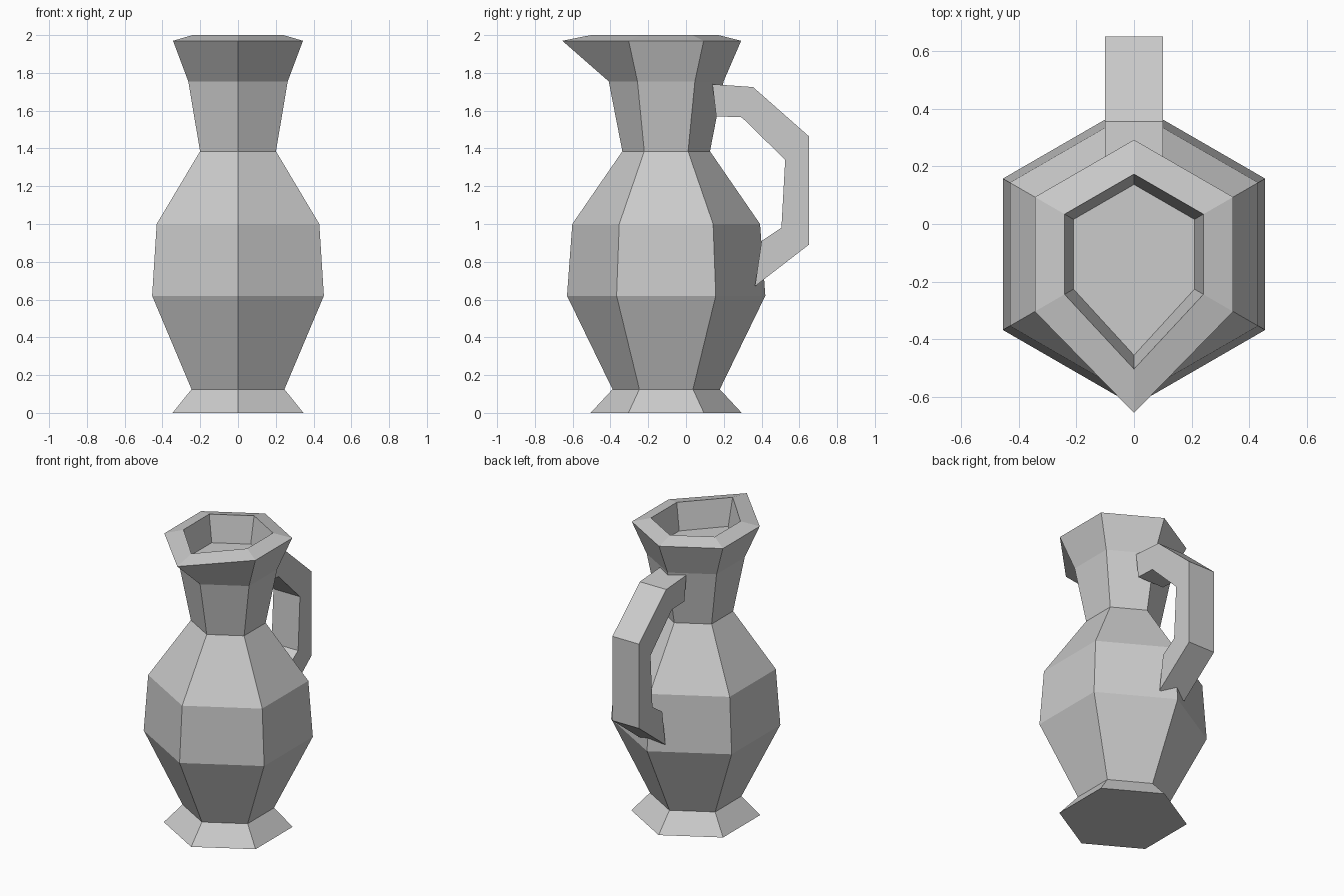
import bpy
import bmesh
from math import cos, sin, pi

cube = bpy.data.objects.get("Cube")
if cube:
    bpy.data.objects.remove(cube, do_unlink=True)

clay = bpy.data.materials.new("plain grey clay")
clay.use_nodes = True
clay.diffuse_color = (0.6, 0.6, 0.6, 1)
clay.node_tree.nodes["Principled BSDF"].inputs["Base Color"].default_value = (0.6, 0.6, 0.6, 1)

SIDES = 6
AXIS_Y = -0.105


def add_object(name, bm):
    bmesh.ops.recalc_face_normals(bm, faces=bm.faces)
    mesh = bpy.data.meshes.new(name)
    bm.to_mesh(mesh)
    bm.free()
    mesh.materials.append(clay)
    obj = bpy.data.objects.new(name, mesh)
    bpy.context.collection.objects.link(obj)
    return obj


def hex_ring(bm, radius, z, spout=0.0):
    """Six-sided ring with a corner at the front, pulled forward by spout."""
    ring = []
    for i in range(SIDES):
        a = -pi / 2 + 2 * pi * i / SIDES
        y = AXIS_Y + radius * sin(a) - (spout if i == 0 else 0)
        ring.append(bm.verts.new((radius * cos(a), y, z)))
    return ring


# Vase: foot, belly, neck, spouted rim and shallow well, as (radius, z, spout)
profile = [
    (0.40, 0.0, 0), (0.284, 0.125, 0), (0.525, 0.62, 0), (0.497, 1.0, 0),
    (0.232, 1.385, 0), (0.304, 1.755, 0), (0.397, 1.97, 0.153),
    (0.278, 2.0, 0.12), (0.242, 1.82, 0.108),
]
bm = bmesh.new()
rings = [hex_ring(bm, *p) for p in profile]
for low, high in zip(rings, rings[1:]):
    for i in range(SIDES):
        j = (i + 1) % SIDES
        bm.faces.new((low[i], low[j], high[j], high[i]))
bm.faces.new(rings[0])
bm.faces.new(rings[-1])
add_object("vase_body", bm)

# Handle: flat strap bent in a side profile of outer and inner (y, z) pairs
HALF_WIDTH = 0.1
sections = [
    ((0.14, 1.74), (0.16, 1.57)), ((0.355, 1.725), (0.295, 1.565)),
    ((0.65, 1.465), (0.525, 1.34)), ((0.65, 0.89), (0.505, 0.98)),
    ((0.365, 0.67), (0.40, 0.91)),
]
bm = bmesh.new()
loops = []
for (oy, oz), (iy, iz) in sections:
    corners = ((-1, oy, oz), (1, oy, oz), (1, iy, iz), (-1, iy, iz))
    loops.append([bm.verts.new((s * HALF_WIDTH, y, z)) for s, y, z in corners])
for a, b in zip(loops, loops[1:]):
    for i in range(4):
        j = (i + 1) % 4
        bm.faces.new((a[i], a[j], b[j], b[i]))
bm.faces.new(loops[0])
bm.faces.new(loops[-1])
add_object("handle", bm)
